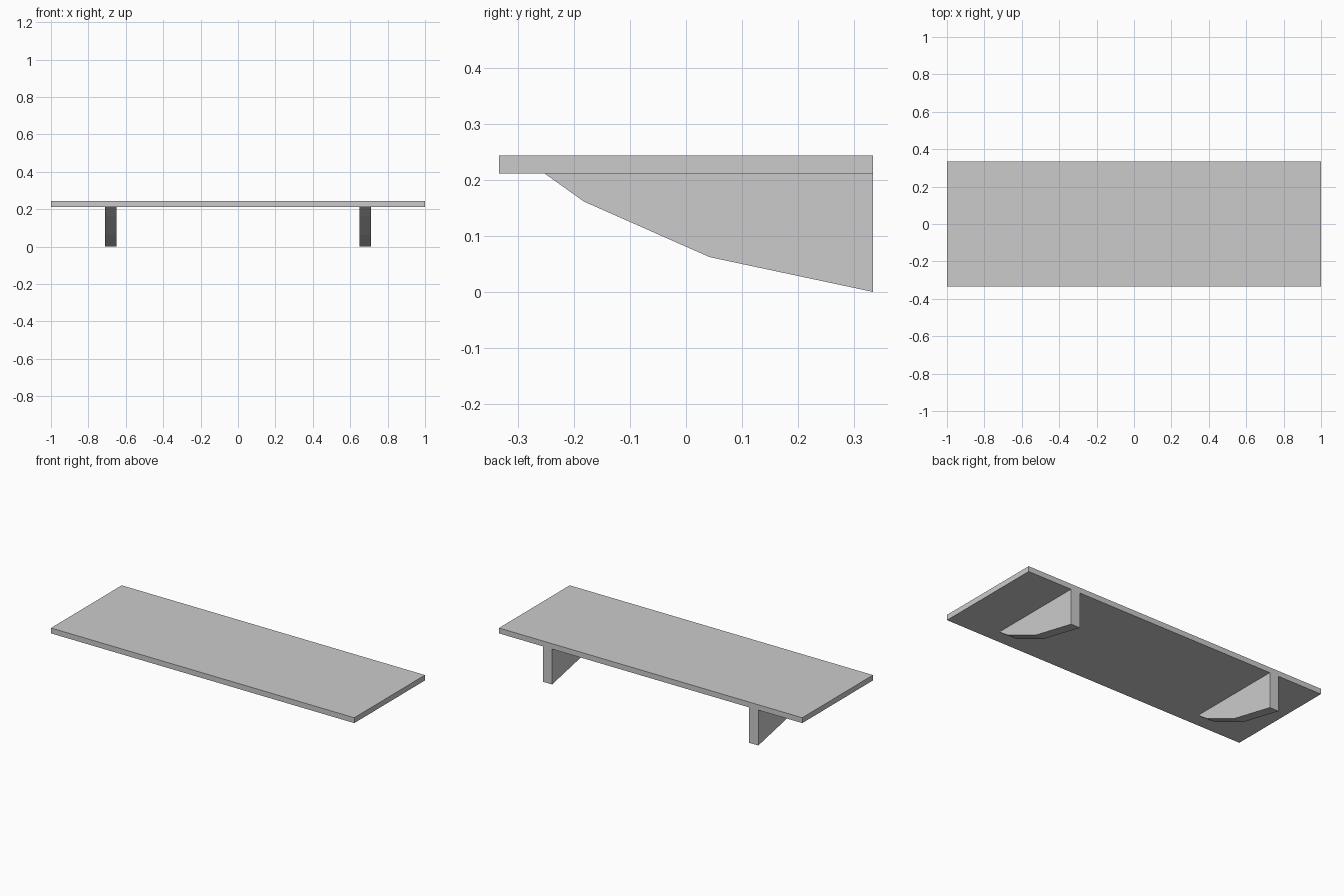
import bpy
import bmesh
from mathutils import Vector

cube = bpy.data.objects.get("Cube")
if cube:
    bpy.data.objects.remove(cube, do_unlink=True)

# Single plain grey
grey = bpy.data.materials.new("light_grey")
grey.use_nodes = True
colour = (0.6, 0.6, 0.6, 1.0)
grey.diffuse_color = colour
grey.node_tree.nodes["Principled BSDF"].inputs["Base Color"].default_value = colour

HALF_DEPTH = 0.333
BOARD_BOTTOM, BOARD_TOP = 0.211, 0.243
BRACKET_X, BRACKET_WIDTH = 0.68, 0.06


def extrude_profile(name, profile, x_centre, width):
    """Extrude a (y, z) side profile along x into a solid."""
    bm = bmesh.new()
    start = x_centre - width / 2
    face = bm.faces.new([bm.verts.new((start, y, z)) for y, z in profile])
    result = bmesh.ops.extrude_face_region(bm, geom=[face])
    moved = [v for v in result["geom"] if isinstance(v, bmesh.types.BMVert)]
    bmesh.ops.translate(bm, verts=moved, vec=Vector((width, 0, 0)))
    bmesh.ops.recalc_face_normals(bm, faces=bm.faces)
    mesh = bpy.data.meshes.new(name)
    bm.to_mesh(mesh)
    bm.free()
    mesh.materials.append(grey)
    obj = bpy.data.objects.new(name, mesh)
    bpy.context.collection.objects.link(obj)
    return obj


# Shelf board
board_profile = [(-HALF_DEPTH, BOARD_BOTTOM), (HALF_DEPTH, BOARD_BOTTOM),
                 (HALF_DEPTH, BOARD_TOP), (-HALF_DEPTH, BOARD_TOP)]
extrude_profile("shelf_board", board_profile, 0, 2)

# Tapered brackets, deepest at the back
bracket_profile = [(-0.252, BOARD_BOTTOM), (-0.182, 0.161), (0.042, 0.062),
                   (HALF_DEPTH, 0), (HALF_DEPTH, BOARD_BOTTOM)]
for side, sign in (("left", 1), ("right", -1)):
    extrude_profile(side + "_bracket", bracket_profile, sign * BRACKET_X, BRACKET_WIDTH)
